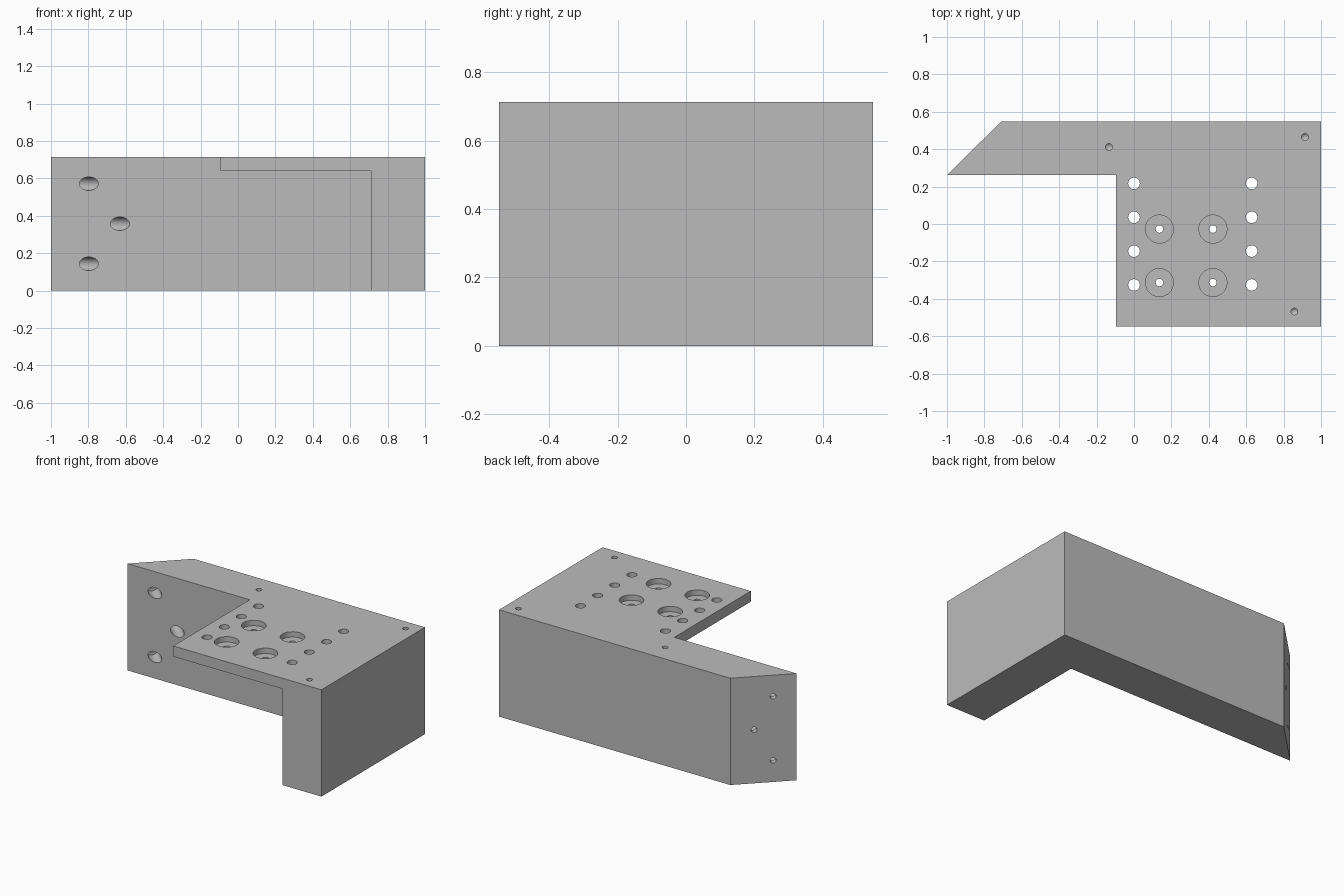
import bpy
import bmesh
from mathutils import Vector

if "Cube" in bpy.data.objects:
    bpy.data.objects.remove(bpy.data.objects["Cube"], do_unlink=True)

HEIGHT = 0.714          # overall height
LEDGE = 0.643           # underside of the top plate
INNER_Y = 0.261         # front of the back wall
INNER_X = 0.711         # inner side of the left wall
DEPTH = 0.547           # half depth

grey = bpy.data.materials.new("plain grey")
grey.use_nodes = True
grey.diffuse_color = (0.5, 0.5, 0.5, 1)
grey.node_tree.nodes["Principled BSDF"].inputs["Base Color"].default_value = (0.5, 0.5, 0.5, 1)


def finish(name, bm):
    bmesh.ops.recalc_face_normals(bm, faces=bm.faces)
    mesh = bpy.data.meshes.new(name)
    bm.to_mesh(mesh)
    bm.free()
    mesh.materials.append(grey)
    obj = bpy.data.objects.new(name, mesh)
    bpy.context.collection.objects.link(obj)
    return obj


def prism(name, outline, z0, z1):
    bm = bmesh.new()
    face = bm.faces.new([bm.verts.new((x, y, z0)) for x, y in outline])
    top = bmesh.ops.extrude_face_region(bm, geom=[face])["geom"]
    moved = [v for v in top if isinstance(v, bmesh.types.BMVert)]
    bmesh.ops.translate(bm, verts=moved, vec=(0, 0, z1 - z0))
    return finish(name, bm)


def drill(start, end, radius, tip=0.0):
    """Round cutter from start to end, with an optional pointed tip."""
    a, b = Vector(start), Vector(end)
    turn = (b - a).to_track_quat("Z", "Y").to_matrix().to_4x4()
    length = (b - a).length
    bm = bmesh.new()
    made = bmesh.ops.create_cone(bm, cap_ends=True, segments=32, radius1=radius,
                                 radius2=radius, depth=length)
    bmesh.ops.translate(bm, verts=made["verts"], vec=(0, 0, length / 2))
    if tip:
        bm.faces.ensure_lookup_table()
        cap = max(bm.faces, key=lambda f: f.calc_center_median().z)
        poked = bmesh.ops.poke(bm, faces=[cap])
        poked["verts"][0].co.z += tip
    bmesh.ops.transform(bm, matrix=turn, verts=bm.verts)
    bmesh.ops.translate(bm, verts=bm.verts, vec=a)
    return finish("hole_cutter", bm)


def cut(target, cutter):
    mod = target.modifiers.new("cut", "BOOLEAN")
    mod.operation = "DIFFERENCE"
    mod.solver = "EXACT"
    mod.object = cutter
    cutter.hide_render = True
    bpy.context.view_layer.objects.active = target
    bpy.ops.object.modifier_apply(modifier=mod.name)
    bpy.data.objects.remove(cutter, do_unlink=True)


# Bracket body with a mitred end
body = prism("bracket_body", [(-1, INNER_Y), (-0.096, INNER_Y), (-0.096, -DEPTH),
                              (1, -DEPTH), (1, DEPTH), (-0.711, DEPTH)], 0, HEIGHT)

# Open space under the top plate
cut(body, prism("recess_cutter", [(-0.3, -0.8), (INNER_X, -0.8), (INNER_X, INNER_Y),
                                  (-0.3, INNER_Y)], -0.2, LEDGE))

# Two rows of plain through holes in the plate
for x in (0, 0.629):
    for i in range(4):
        y = 0.217 - 0.181 * i
        cut(body, drill((x, y, 0.8), (x, y, 0.6), 0.031))

# Counterbored holes in the plate
for x in (0.136, 0.422):
    for y in (-0.027, -0.313):
        cut(body, drill((x, y, 0.8), (x, y, HEIGHT - 0.036), 0.075))
        cut(body, drill((x, y, 0.8), (x, y, 0.6), 0.02))

# Small blind holes in the top of the walls
for x, y in ((-0.134, 0.412), (0.914, 0.465), (0.857, -0.468)):
    cut(body, drill((x, y, 0.8), (x, y, 0.55), 0.018, tip=0.02))

# Slanted counterbored screw holes, square to the mitred end
axis = Vector((-1, 1, 0)).normalized()
for x, z in ((-0.797, 0.572), (-0.631, 0.358), (-0.797, 0.144)):
    mouth = Vector((x, INNER_Y, z))
    length = (x + 1) / 2 ** 0.5
    cut(body, drill(mouth - axis * 0.1, mouth + axis * (length - 0.036), 0.036))
    cut(body, drill(mouth, mouth + axis * (length + 0.05), 0.018))

# Smooth hole walls, sharp edges elsewhere
bpy.ops.object.select_all(action="DESELECT")
body.select_set(True)
bpy.context.view_layer.objects.active = body
bpy.ops.object.shade_smooth_by_angle(angle=0.52)
